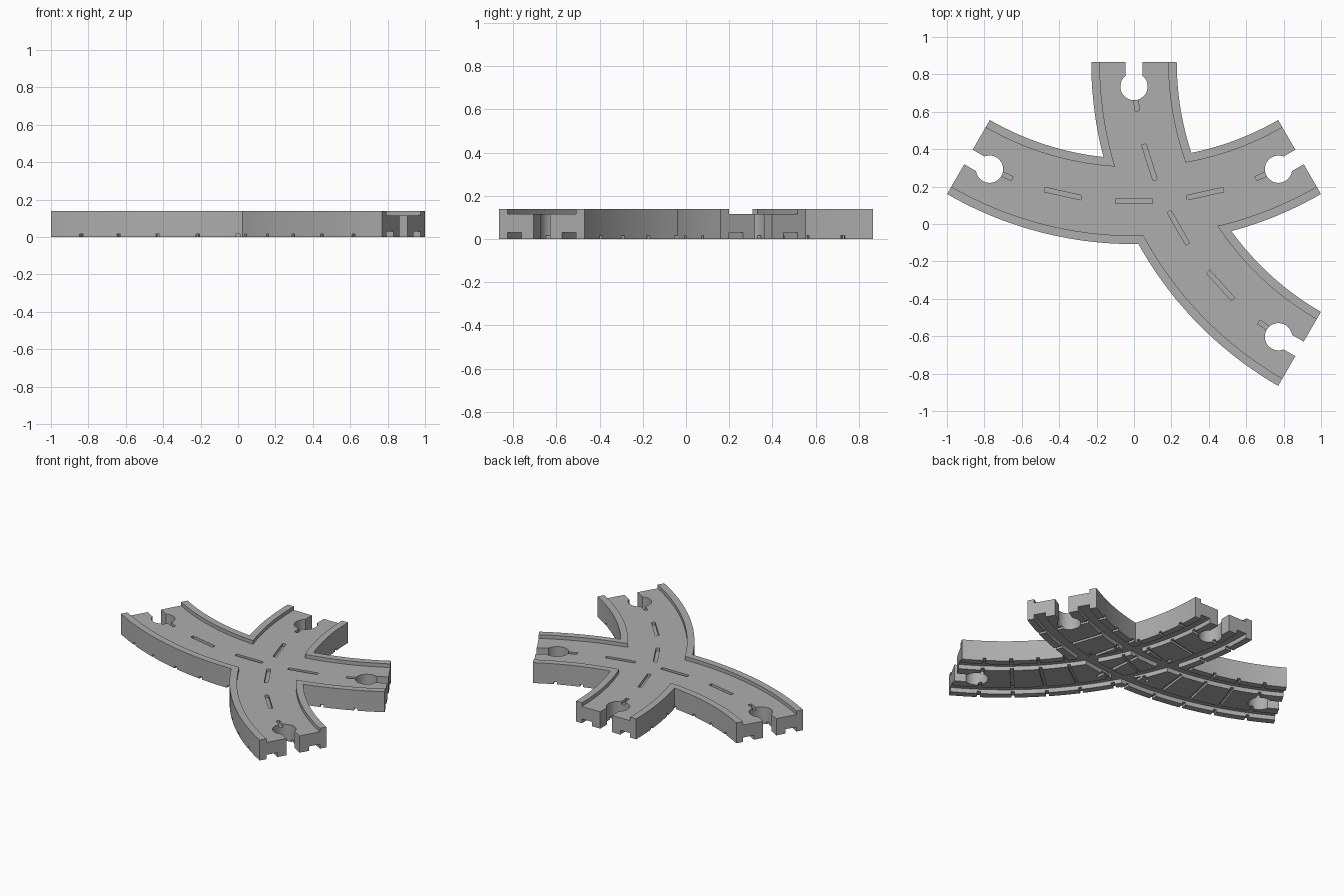
import bpy, bmesh
from math import radians, degrees, asin, sin, cos, pi
from mathutils import Vector

cube = bpy.data.objects.get("Cube")
if cube:
    bpy.data.objects.remove(cube, do_unlink=True)

RADIUS, HALF_W, HEIGHT, DECK = 1.77, 0.2285, 0.14, 0.115
CHANNEL = 0.183          # half width of the roadway and outer side of wheel grooves
GROOVE_IN = 0.108        # inner side of the wheel grooves
STEP = 6.2               # degrees between cross notches
BELOW, ABOVE = -0.05, 0.2

# Each curved road: centre of curvature and direction of its midpoint
ROADS = [(Vector((0, 1.891)), radians(270)), (Vector((RADIUS, 0.865)), radians(210))]


def polar(road, r, deg):
    a = road[1] + radians(deg)
    return road[0] + r * Vector((cos(a), sin(a)))


def arc(road, r0, r1, half_angle, n=40):
    """Outline of a curved strip."""
    ts = [half_angle * (2 * i / n - 1) for i in range(n + 1)]
    return [polar(road, r0, t) for t in ts] + [polar(road, r1, t) for t in reversed(ts)]


def bar(road, deg, along, across):
    """Straight rectangle lying on the road's centre line."""
    c = polar(road, RADIUS, deg)
    out = (c - road[0]).normalized()
    tan = Vector((-out.y, out.x))
    return [c + tan * along * s + out * across * q
            for s, q in ((-1, -1), (1, -1), (1, 1), (-1, 1))]


def keyhole(road, side, n=36):
    """Round socket with a slot opening through the road end."""
    end = polar(road, RADIUS, 30 * side)
    out = (end - road[0]).normalized()
    tan = Vector((-out.y, out.x)) * side
    hole, half_slot = 0.073, 0.045
    c = end - tan * 0.13
    a0 = asin(half_slot / hole)
    pts = []
    for i in range(n + 1):
        a = a0 + (2 * pi - 2 * a0) * i / n
        pts.append(c + tan * hole * cos(a) + out * hole * sin(a))
    return pts + [c + tan * 0.2 - out * half_slot, c + tan * 0.2 + out * half_slot]


def prisms(name, outlines, z0, z1):
    bm = bmesh.new()
    for pts in outlines:
        face = bm.faces.new([bm.verts.new((p.x, p.y, z0)) for p in pts])
        top = bmesh.ops.extrude_face_region(bm, geom=[face])["geom"]
        bmesh.ops.translate(bm, vec=(0, 0, z1 - z0),
                            verts=[v for v in top if isinstance(v, bmesh.types.BMVert)])
    bmesh.ops.recalc_face_normals(bm, faces=bm.faces)
    mesh = bpy.data.meshes.new(name)
    bm.to_mesh(mesh)
    bm.free()
    ob = bpy.data.objects.new(name, mesh)
    bpy.context.collection.objects.link(ob)
    return ob


def combine(body, name, outlines, z0, z1, operation="DIFFERENCE"):
    tool = prisms(name, outlines, z0, z1)
    tool.hide_render = True
    mod = body.modifiers.new(name, "BOOLEAN")
    mod.operation, mod.solver, mod.object = operation, "EXACT", tool
    bpy.context.view_layer.objects.active = body
    bpy.ops.object.modifier_apply(modifier=mod.name)
    bpy.data.objects.remove(tool, do_unlink=True)


# Two curved roads crossing
strips = [arc(r, RADIUS - HALF_W, RADIUS + HALF_W, 30) for r in ROADS]
track = prisms("track_crossing", strips[:1], 0, HEIGHT)
combine(track, "second_road", strips[1:], 0, HEIGHT, "UNION")

# Sunken roadway, leaving kerbs along the outside
for r in ROADS:
    combine(track, "roadway", [arc(r, RADIUS - CHANNEL, RADIUS + CHANNEL, 31)], DECK, ABOVE)

# Wheel grooves and cross notches underneath
for r in ROADS:
    combine(track, "wheel_grooves",
            [arc(r, RADIUS + s * GROOVE_IN, RADIUS + s * CHANNEL, 31) for s in (-1, 1)],
            BELOW, 0.03)
for r in ROADS:
    combine(track, "cross_notches",
            [bar(r, k * STEP, 0.01, HALF_W + 0.004) for k in range(-4, 5)], BELOW, 0.016)

# Lane dashes in the deck
combine(track, "lane_dashes",
        [bar(r, k * STEP, 0.1, 0.012) for r in ROADS for k in range(-4, 5, 2)],
        DECK - 0.02, ABOVE)

# Connector sockets at the four ends
combine(track, "sockets", [keyhole(r, s) for r in ROADS for s in (-1, 1)], BELOW, ABOVE)

# Grey plastic
mat = bpy.data.materials.new("grey_plastic")
grey = (0.42, 0.42, 0.42, 1)
mat.use_nodes = True
mat.diffuse_color = grey
mat.node_tree.nodes["Principled BSDF"].inputs["Base Color"].default_value = grey
track.data.materials.clear()
track.data.materials.append(mat)

bpy.ops.object.select_all(action="DESELECT")
track.select_set(True)
bpy.context.view_layer.objects.active = track
bpy.ops.object.shade_smooth_by_angle(angle=radians(25))
